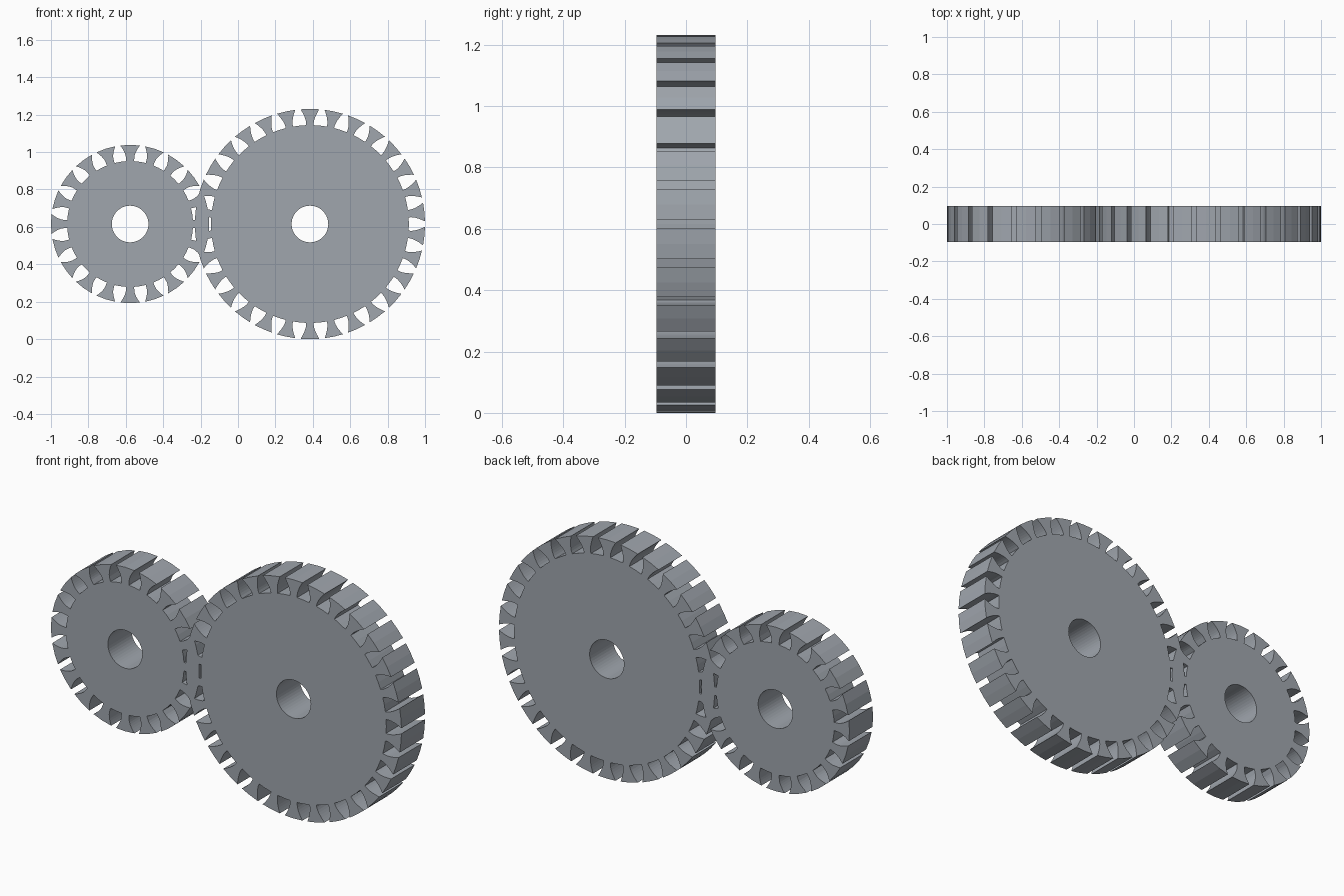
import bpy
from math import cos, sin, tan, acos, pi, radians

if "Cube" in bpy.data.objects:
    bpy.data.objects.remove(bpy.data.objects["Cube"])

M = 2 / 52            # gear module: both meshed gears span 2 units
PRESSURE = radians(20)
HALF_DEPTH = 2.5 * M
BORE = 0.098

# blue-grey steel
steel = bpy.data.materials.new("steel")
steel.diffuse_color = (0.35, 0.38, 0.42, 1)
steel.use_nodes = True
steel.node_tree.nodes["Principled BSDF"].inputs["Base Color"].default_value = steel.diffuse_color


def inv(a):
    return tan(a) - a


def polar(r, a):
    return (r * cos(a), r * sin(a))


def tooth_half(n):
    """Flank of one tooth as (radius, half angle), root to tip."""
    pitch = M * n / 2
    base, root, tip = pitch * cos(PRESSURE), pitch - 1.25 * M, pitch + M
    flank = []
    for i in range(7):
        r = base + (tip - base) * i / 6
        flank.append((r, pi / (2 * n) + inv(acos(min(1, base / r))) - inv(PRESSURE)))
    return [(root, flank[0][1])] + flank


def gear_outline(n):
    half = tooth_half(n)
    root, tip = half[0][0], half[-1][0]
    pts = []
    for k in range(n):
        c = pi / 2 + 2 * pi * k / n
        pts += [polar(r, c - h) for r, h in half]
        pts.append(polar(tip, c))
        pts += [polar(r, c + h) for r, h in reversed(half)]
        pts.append(polar(root, c + pi / n))
    return pts


def add_loop(curve, pts):
    s = curve.splines.new('POLY')
    s.points.add(len(pts) - 1)
    for p, (x, y) in zip(s.points, pts):
        p.co = (x, y, 0, 1)
    s.use_cyclic_u = True


def make_gear(name, n, x):
    # filled outline with a round bore, extruded along y
    curve = bpy.data.curves.new(name, 'CURVE')
    curve.dimensions = '2D'
    curve.fill_mode = 'BOTH'
    curve.extrude = HALF_DEPTH
    curve.materials.append(steel)
    add_loop(curve, gear_outline(n))
    add_loop(curve, [polar(BORE, 2 * pi * i / 48) for i in range(48)])
    ob = bpy.data.objects.new(name, curve)
    bpy.context.collection.objects.link(ob)
    ob.location = (x, 0, 16 * M)
    ob.rotation_euler = (pi / 2, 0, 0)
    bpy.ops.object.select_all(action='DESELECT')
    ob.select_set(True)
    bpy.context.view_layer.objects.active = ob
    bpy.ops.object.convert(target='MESH')
    bpy.ops.object.shade_flat()


# meshing pair: 20 and 30 teeth
make_gear("small_gear", 20, -1 + 11 * M)
make_gear("large_gear", 30, 1 - 16 * M)
